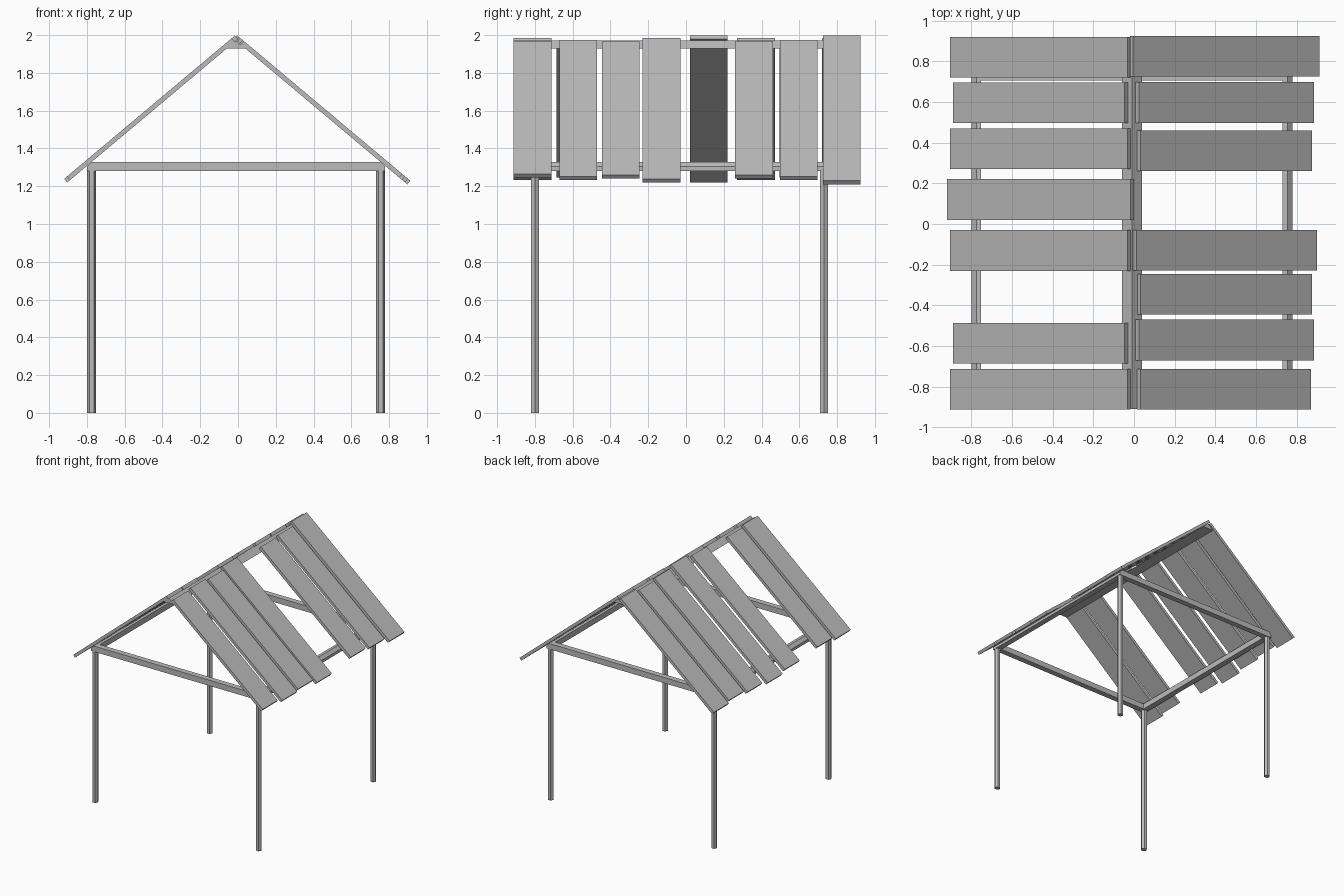
import bpy, bmesh, math
from mathutils import Vector

cube = bpy.data.objects.get("Cube")
if cube:
    bpy.data.objects.remove(cube, do_unlink=True)

grey = bpy.data.materials.new("weathered_grey")
grey.use_nodes = True
COLOUR = (0.5, 0.5, 0.5, 1)
grey.diffuse_color = COLOUR
grey.node_tree.nodes["Principled BSDF"].inputs["Base Color"].default_value = COLOUR


def prism(name, profile, sweep):
    """Flat-sided bar: a closed 3D outline pushed along a sweep vector."""
    bm = bmesh.new()
    face = bm.faces.new([bm.verts.new(p) for p in profile])
    new = bmesh.ops.extrude_face_region(bm, geom=[face])["geom"]
    verts = [v for v in new if isinstance(v, bmesh.types.BMVert)]
    bmesh.ops.translate(bm, verts=verts, vec=Vector(sweep))
    bmesh.ops.recalc_face_normals(bm, faces=bm.faces)
    mesh = bpy.data.meshes.new(name)
    bm.to_mesh(mesh)
    bm.free()
    mesh.materials.append(grey)
    obj = bpy.data.objects.new(name, mesh)
    bpy.context.collection.objects.link(obj)
    return obj


MID = -0.01                      # ridge line in x
SPAN = 0.765                     # ridge line to post centre
FRONT, BACK = -0.8, 0.73         # post rows in y
LOW, HIGH = 1.28, 1.328          # frame beam heights
R = 0.024                        # post radius
PITCH = math.radians(40)
THICK = 0.025                    # plank thickness
APEX = 2.003                     # where the plank tops would meet

# Hexagonal corner posts
for row, y in (("front", FRONT), ("back", BACK)):
    for side, s in (("left", 1), ("right", -1)):
        ring = [(MID + s * SPAN + R * math.cos(k * math.pi / 3),
                 y + R * math.sin(k * math.pi / 3), 0) for k in range(6)]
        prism(f"{row}_{side}_post", ring, (0, 0, LOW + 0.02))

# Front and back cross beams
for row, y in (("front", FRONT), ("back", BACK)):
    x = MID - SPAN
    outline = [(x, y - R, LOW), (x, y + R, LOW), (x, y + R, HIGH), (x, y - R, HIGH)]
    prism(f"{row}_beam", outline, (2 * SPAN, 0, 0))

# Side beams, outer top edge cut to the roof slope
for side, s in (("left", 1), ("right", -1)):
    outline = [(-R, LOW), (R, LOW), (R, HIGH - R), (0, HIGH), (-R, HIGH)]
    prism(f"{side}_beam",
          [(MID + s * (SPAN + u), FRONT - R, z) for u, z in outline],
          (0, BACK - FRONT + 2 * R, 0))

# Triangular ridge bar under the planks
ridge_top = APEX - THICK / math.cos(PITCH)
ridge_half = 0.05
ridge_low = ridge_top - ridge_half * math.tan(PITCH)
prism("ridge_beam", [(MID - ridge_half, -0.91, ridge_low),
                     (MID + ridge_half, -0.91, ridge_low),
                     (MID, -0.91, ridge_top)], (0, 1.82, 0))


def plank(name, s, y, inner, outer):
    """Sloping board; inner and outer are its x limits measured outward."""
    def top(u):
        return Vector((s * u, 0, APEX - abs(s * u - MID) * math.tan(PITCH)))
    down = Vector((-s * math.sin(PITCH), 0, -math.cos(PITCH))) * THICK
    a, b = top(inner + THICK * math.sin(PITCH)), top(outer)
    shift = Vector((0, y - 0.1, 0))
    prism(name, [p + shift for p in (a, b, b + down, a + down)], (0, 0.2, 0))


# Roof boards: centre y, inner x, outer x, with a missing board on each slope
left_boards = [(-0.812, 0.015, 0.87), (-0.57, 0.008, 0.885), (-0.346, 0.017, 0.875),
               (-0.129, -0.005, 0.9), (0.36, 0.015, 0.875), (0.597, 0.008, 0.885),
               (0.825, -0.02, 0.912)]
right_boards = [(-0.812, 0.017, 0.905), (-0.586, 0.03, 0.89), (-0.13, 0.017, 0.905),
                (0.12, 0.0, 0.92), (0.37, 0.017, 0.905), (0.596, 0.03, 0.89),
                (0.819, 0.017, 0.905)]
for side, s, boards in (("left", 1, left_boards), ("right", -1, right_boards)):
    for i, (y, inner, outer) in enumerate(boards, 1):
        plank(f"{side}_roof_plank_{i}", s, y, inner, outer)
